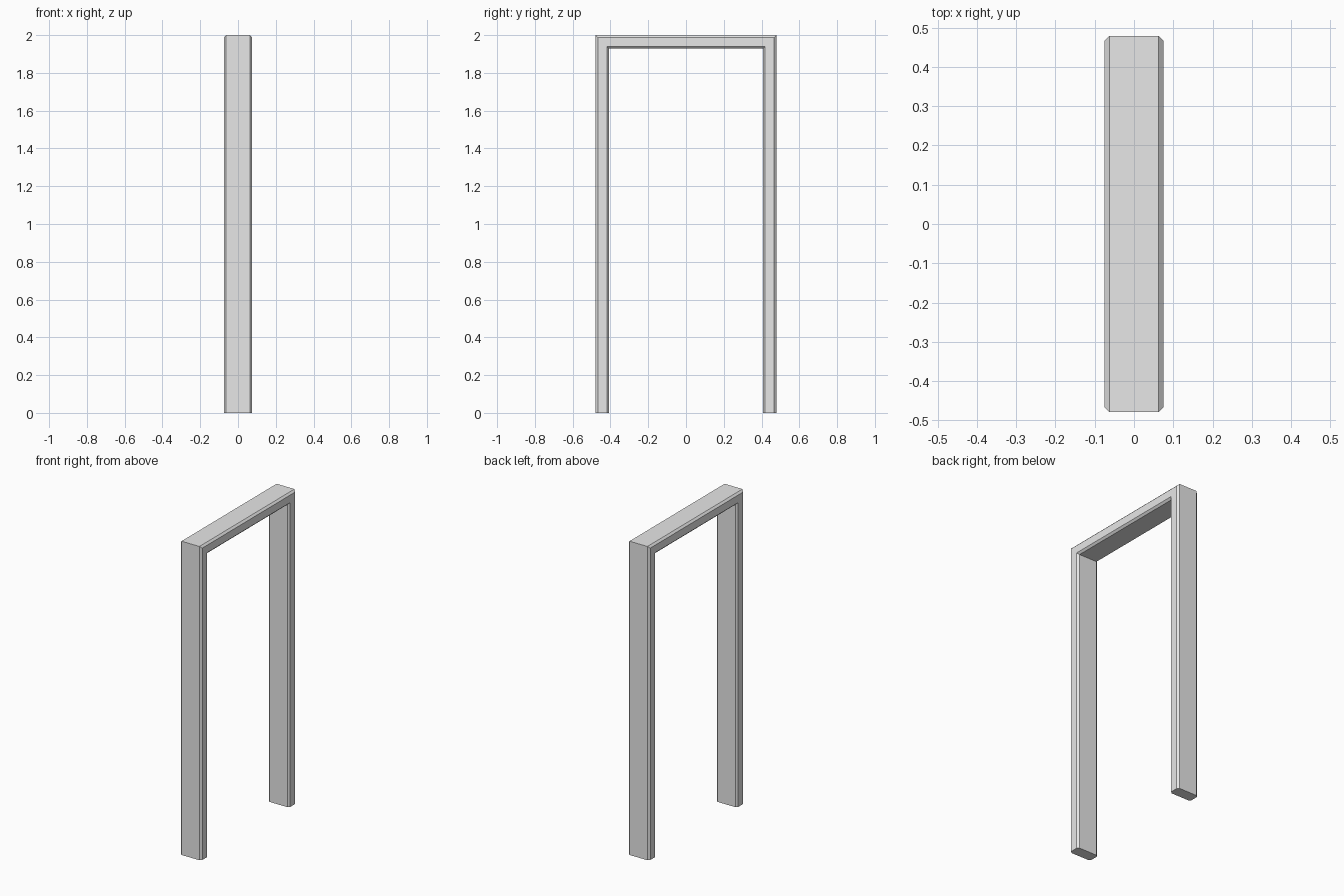
import bpy
import bmesh

if "Cube" in bpy.data.objects:
    bpy.data.objects.remove(bpy.data.objects["Cube"], do_unlink=True)

HALF_WIDTH, HEIGHT = 0.479, 2.0   # outer size of the frame
HALF_DEPTH = 0.075                # along x
THICK, CHAMFER = 0.072, 0.012

# Plain grey paint
grey = bpy.data.materials.new("plain_grey")
grey.use_nodes = True
colour = (0.8, 0.8, 0.8, 1)
grey.diffuse_color = colour
grey.node_tree.nodes["Principled BSDF"].inputs["Base Color"].default_value = colour

# Chamfered cross-section: (x, inset from the outer face)
flat = HALF_DEPTH - CHAMFER
half = [(flat, 0), (HALF_DEPTH, CHAMFER),
        (HALF_DEPTH, THICK - CHAMFER), (flat, THICK)]
section = half + [(-x, inset) for x, inset in reversed(half)]

# Sweep up one jamb, across the head and down the other, with mitred corners
bm = bmesh.new()
rings = []
for side, at_top in ((-1, False), (-1, True), (1, True), (1, False)):
    rings.append([bm.verts.new((x, side * (HALF_WIDTH - inset),
                                HEIGHT - inset if at_top else 0))
                  for x, inset in section])
for a, b in zip(rings, rings[1:]):
    for i in range(len(section)):
        j = (i + 1) % len(section)
        bm.faces.new((a[i], a[j], b[j], b[i]))

# Feet
bm.faces.new(rings[0])
bm.faces.new(rings[-1])
bmesh.ops.recalc_face_normals(bm, faces=bm.faces)

mesh = bpy.data.meshes.new("door_frame")
bm.to_mesh(mesh)
bm.free()
mesh.materials.append(grey)
frame = bpy.data.objects.new("door_frame", mesh)
bpy.context.collection.objects.link(frame)
